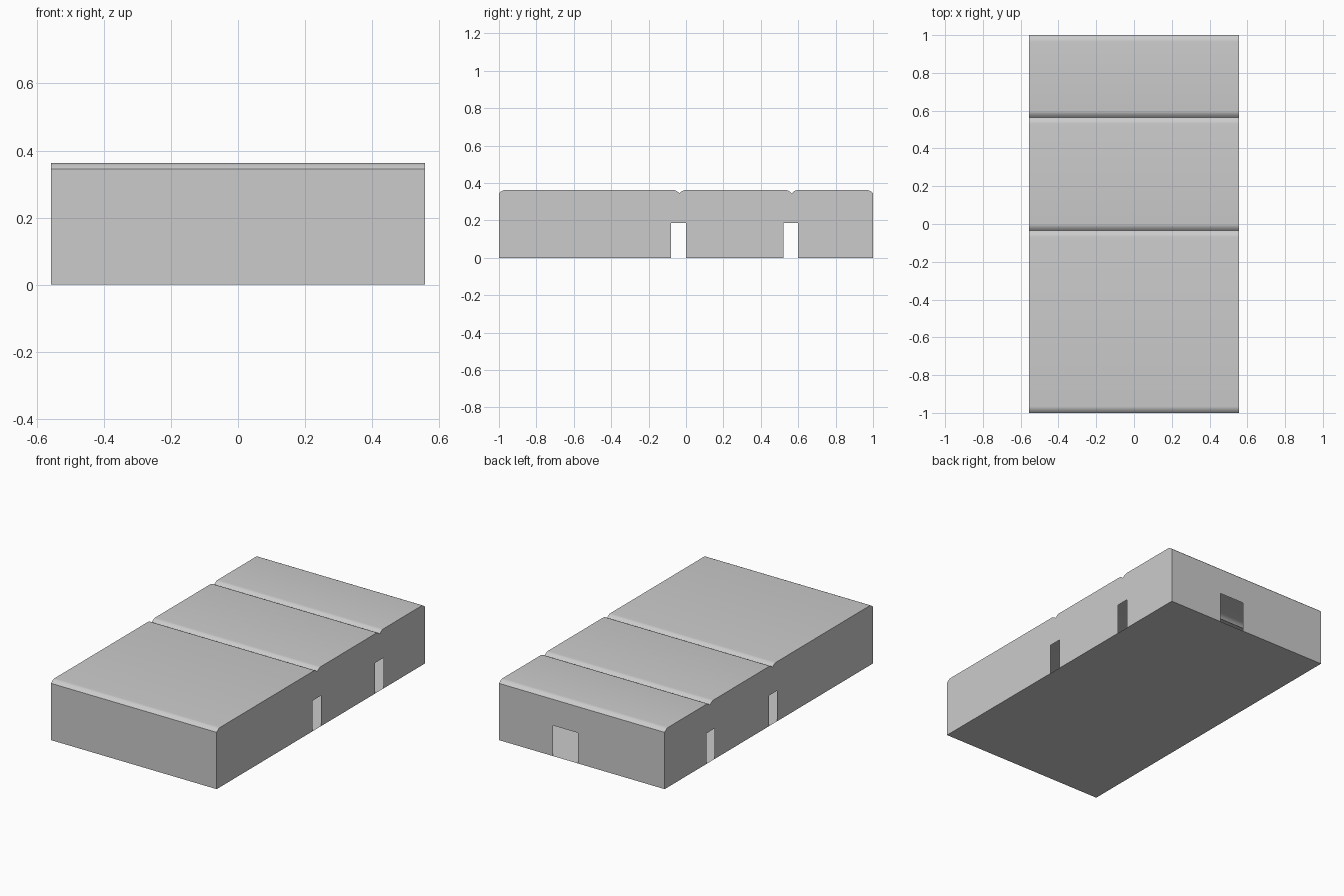
import bpy, bmesh

if "Cube" in bpy.data.objects:
    bpy.data.objects.remove(bpy.data.objects["Cube"])

HX, HY = 0.557, 1.0           # half width and half length
TOP, DIP = 0.363, 0.018       # roof height, drop at slab edges
SHOULDER, STEPS = 0.034, 5    # rounded edge of each roof slab
DOOR_H = 0.186
SIDE_DOORS = [(-0.08, 0.0), (0.52, 0.60)]
SEAMS = [-HY, -0.035, 0.565, HY]


def make(name, faces, smooth=False):
    """Object from a list of faces, each a list of points."""
    bm = bmesh.new()
    for pts in faces:
        bm.faces.new([bm.verts.new(p) for p in pts])
    bmesh.ops.remove_doubles(bm, verts=bm.verts, dist=1e-5)
    me = bpy.data.meshes.new(name)
    bm.to_mesh(me)
    bm.free()
    ob = bpy.data.objects.new(name, me)
    bpy.context.collection.objects.link(ob)
    if smooth:
        bpy.context.view_layer.objects.active = ob
        ob.select_set(True)
        bpy.ops.object.shade_smooth_by_angle(angle=0.6)
        ob.select_set(False)
    return ob


def roof_profile():
    """Three flat slabs with rounded edges meeting in shallow grooves."""
    pts = []
    for a, b in zip(SEAMS, SEAMS[1:]):
        drop = [(SHOULDER * (1 - i / STEPS), TOP - DIP * (i / STEPS) ** 2)
                for i in range(STEPS + 1)]
        pts += [(a + w, z) for w, z in reversed(drop)]
        pts += [(b - w, z) for w, z in drop]
    return [p for i, p in enumerate(pts) if i == 0 or p != pts[i - 1]]


def floor_line(start, end, doors):
    """Bottom edge of a wall, stepping up over each doorway."""
    pts = [(start, 0)]
    for a, b in doors:
        pts += [(a, 0), (a, DOOR_H), (b, DOOR_H), (b, 0)]
    return pts + [(end, 0)]


roof = roof_profile()

# Roof sheet
make("roof", [[(-HX, a[0], a[1]), (HX, a[0], a[1]), (HX, b[0], b[1]), (-HX, b[0], b[1])]
              for a, b in zip(roof, roof[1:])], smooth=True)

# Side walls with two doorways each
outline = floor_line(-HY, HY, SIDE_DOORS) + roof[::-1]
make("right_wall", [[(HX, y, z) for y, z in outline]])
make("left_wall", [[(-HX, y, z) for y, z in reversed(outline)]])

# Front wall, and back wall with its doorway
EAVE = TOP - DIP
make("front_wall", [[(-HX, -HY, 0), (HX, -HY, 0), (HX, -HY, EAVE), (-HX, -HY, EAVE)]])
back = floor_line(-HX, HX, [(0.025, 0.193)]) + [(HX, EAVE), (-HX, EAVE)]
make("back_wall", [[(x, HY, z) for x, z in reversed(back)]])

# Floor
make("floor", [[(-HX, -HY, 0), (-HX, HY, 0), (HX, HY, 0), (HX, -HY, 0)]])
